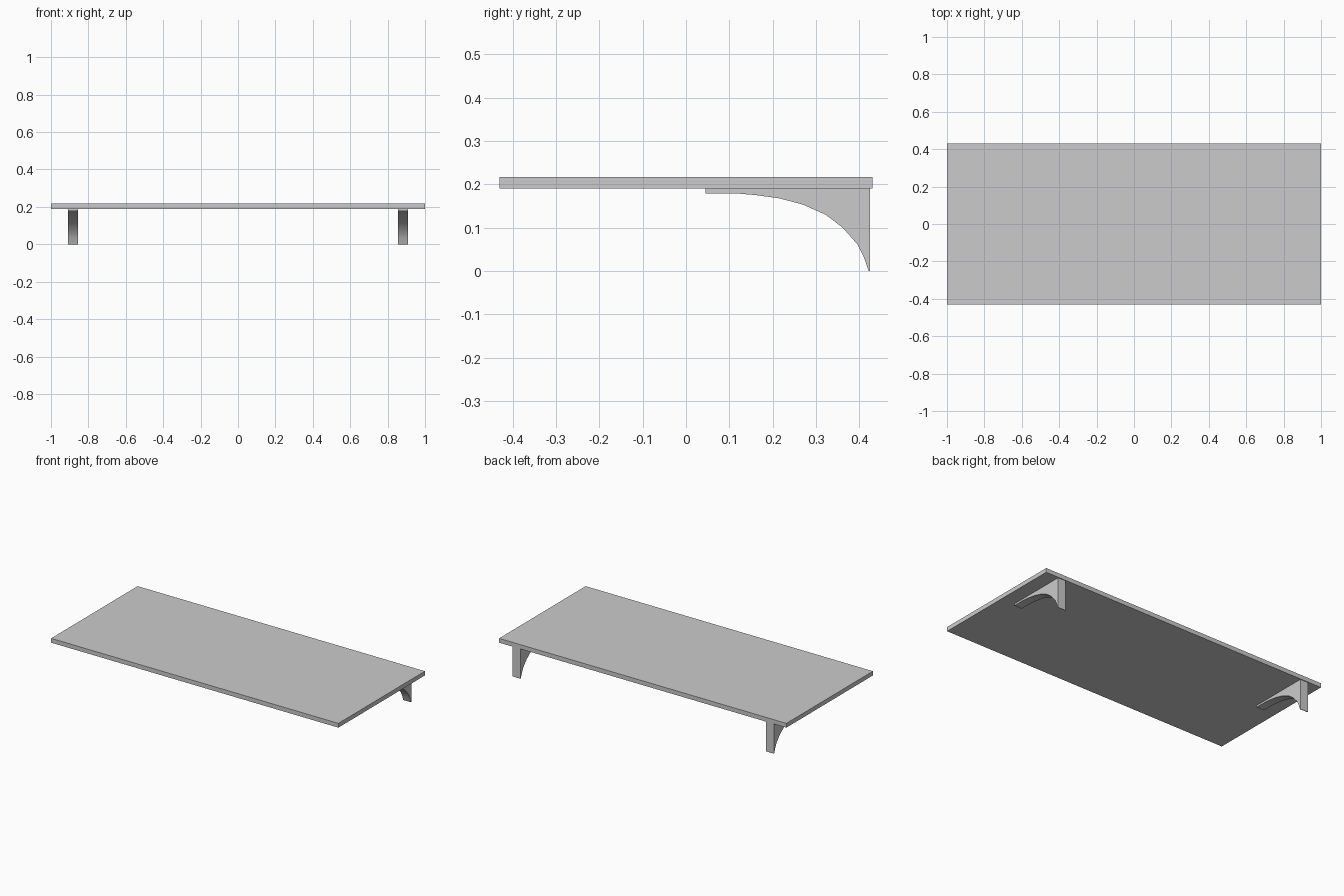
import bpy, bmesh, math

if "Cube" in bpy.data.objects:
    bpy.data.objects.remove(bpy.data.objects["Cube"])

BOARD_BOTTOM, BOARD_TOP = 0.19, 0.217


def prism(name, profile, x0, x1):
    """Extrude a (y, z) profile along x from x0 to x1."""
    bm = bmesh.new()
    face = bm.faces.new([bm.verts.new((x0, y, z)) for y, z in profile])
    ext = bmesh.ops.extrude_face_region(bm, geom=[face])
    verts = [v for v in ext["geom"] if isinstance(v, bmesh.types.BMVert)]
    bmesh.ops.translate(bm, verts=verts, vec=(x1 - x0, 0, 0))
    bmesh.ops.recalc_face_normals(bm, faces=bm.faces)
    mesh = bpy.data.meshes.new(name)
    bm.to_mesh(mesh)
    bm.free()
    obj = bpy.data.objects.new(name, mesh)
    bpy.context.collection.objects.link(obj)
    return obj


# Shelf board
prism("shelf_board", [(-0.43, BOARD_BOTTOM), (0.43, BOARD_BOTTOM),
                      (0.43, BOARD_TOP), (-0.43, BOARD_TOP)], -1.0, 1.0)

# Curved wall brackets: straight back and top, concave underside
bracket = [(0.425, BOARD_BOTTOM), (0.045, BOARD_BOTTOM), (0.045, 0.179),
           (0.117, 0.179), (0.163, 0.175), (0.216, 0.1675), (0.269, 0.1535),
           (0.322, 0.130), (0.361, 0.1005), (0.396, 0.061), (0.410, 0.033),
           (0.4215, 0.0), (0.425, 0.0)]
for side, x0 in (("left", -0.909), ("right", 0.855)):
    obj = prism(side + "_bracket", bracket, x0, x0 + 0.054)
    bpy.ops.object.select_all(action='DESELECT')
    obj.select_set(True)
    bpy.context.view_layer.objects.active = obj
    bpy.ops.object.shade_smooth_by_angle(angle=math.radians(30))
